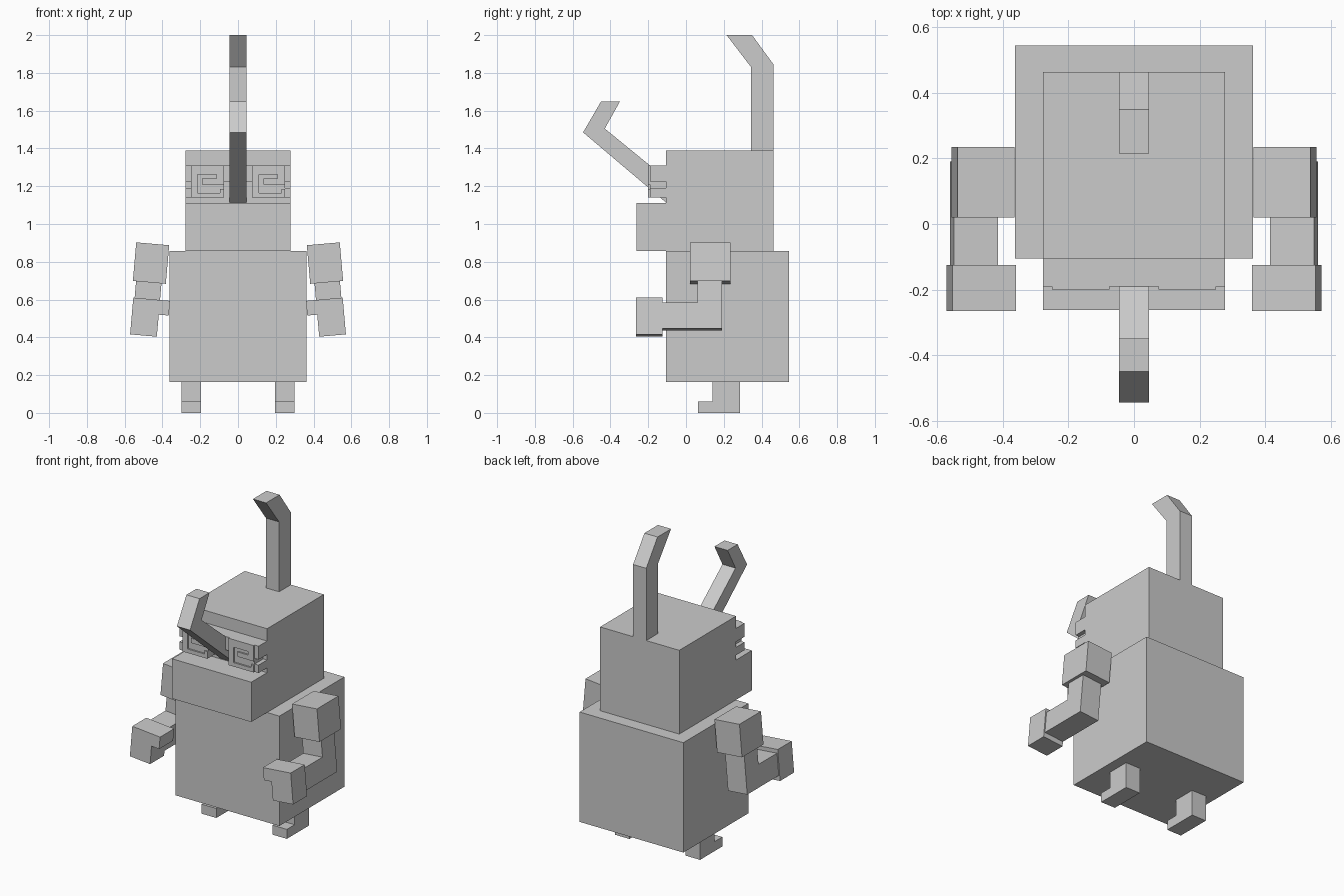
import bpy, bmesh, math
from mathutils import Matrix

if "Cube" in bpy.data.objects:
    bpy.data.objects.remove(bpy.data.objects["Cube"], do_unlink=True)

grey = bpy.data.materials.new("plain grey")
grey.use_nodes = True
grey.diffuse_color = (0.6, 0.6, 0.6, 1)
grey.node_tree.nodes["Principled BSDF"].inputs["Base Color"].default_value = (0.6, 0.6, 0.6, 1)


def prism(name, outline, x0, x1, matrix=None):
    """Extrude a (y, z) outline from x0 to x1."""
    bm = bmesh.new()
    face = bm.faces.new([bm.verts.new((x0, y, z)) for y, z in outline])
    grown = bmesh.ops.extrude_face_region(bm, geom=[face])["geom"]
    verts = [v for v in grown if isinstance(v, bmesh.types.BMVert)]
    bmesh.ops.translate(bm, verts=verts, vec=(x1 - x0, 0, 0))
    if matrix:
        bm.transform(matrix)
    bmesh.ops.recalc_face_normals(bm, faces=bm.faces)
    mesh = bpy.data.meshes.new(name)
    bm.to_mesh(mesh)
    bm.free()
    mesh.materials.append(grey)
    obj = bpy.data.objects.new(name, mesh)
    bpy.context.collection.objects.link(obj)
    return obj


def box(name, x, y, z, matrix=None):
    outline = [(y[0], z[0]), (y[1], z[0]), (y[1], z[1]), (y[0], z[1])]
    return prism(name, outline, x[0], x[1], matrix)


# Torso, and head with its jutting muzzle
box("torso", (-.363, .363), (-.105, .545), (.163, .858))
prism("head", [(-.263, .858), (.463, .858), (.463, 1.388), (-.105, 1.388),
               (-.105, 1.11), (-.263, 1.11)], -.277, .277)

# Bent horns
prism("back_horn", [(.345, 1.38), (.463, 1.38), (.463, 1.845), (.35, 2),
                    (.215, 2), (.345, 1.83)], -.046, .046)
prism("front_horn", [(-.105, 1.113), (-.545, 1.485), (-.45, 1.648), (-.35, 1.648),
                     (-.43, 1.505), (-.105, 1.24)], -.046, .046)

# Brow bar and eye blocks, each with a raised spiral rim
box("brow", (-.277, .277), (-.19, -.1), (1.225, 1.31))
for side, x in (("right", -.25), ("left", .075)):
    box(side + "_eye", (x, x + .175), (-.19, -.1), (1.14, 1.23))
    rim = {"top": (0, .175, 1.262, 1.31), "outer": (0, .035, 1.14, 1.262),
           "bottom": (.035, .175, 1.14, 1.165), "end": (.135, .175, 1.21, 1.262),
           "curl": (.06, .135, 1.21, 1.24), "inner": (.155, .175, 1.165, 1.185)}
    for part, (a, b, low, high) in rim.items():
        box(f"{side}_eye_rim_{part}", (x + a, x + b), (-.2, -.185), (low, high))

# Arms lean outward towards the hands; legs stand straight
for side, s in (("left", 1), ("right", -1)):
    mirror = Matrix.Diagonal((s, 1, 1, 1))
    lean = mirror @ Matrix.Translation((.46, 0, .655)) @ Matrix.Rotation(math.radians(-5), 4, "Y")
    box(side + "_shoulder", (-.075, .1), (.02, .235), (.035, .24), lean)
    prism(side + "_arm", [(.19, .035), (.19, -.216), (-.125, -.216), (-.125, -.077),
                          (.06, -.077), (.06, .035)], -.052, .083, lean)
    box(side + "_hand", (-.052, .09), (-.265, -.125), (-.248, -.053), lean)
    box(side + "_thumb", (-.105, -.052), (-.265, -.125), (-.131, -.053), lean)
    box(side + "_eye_corner", (.245, .277), (-.19, -.1), (1.14, 1.19), mirror)
    prism(side + "_leg", [(.063, 0), (.285, 0), (.285, .165), (.14, .165),
                          (.14, .06), (.063, .06)], .196, .298, mirror)
